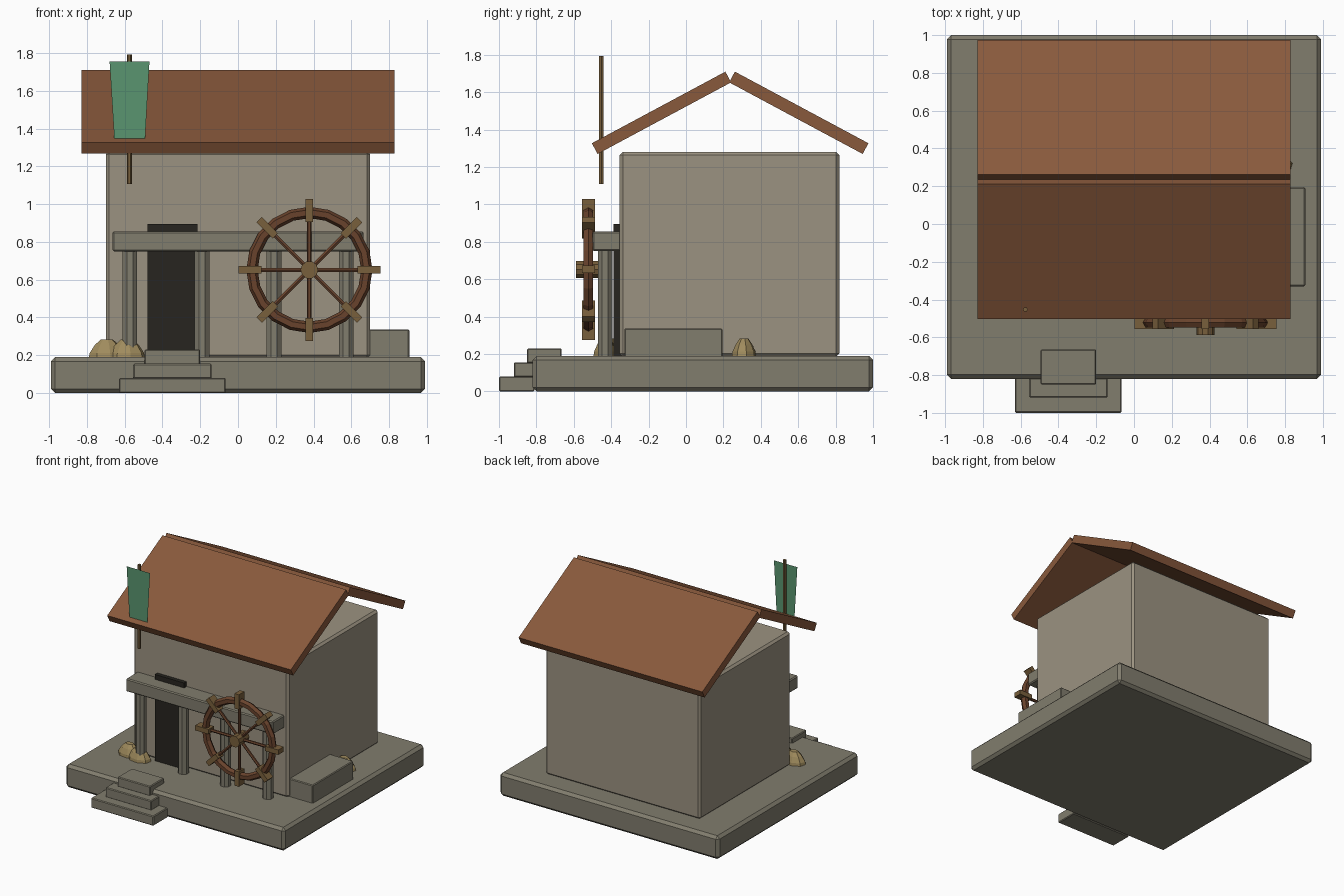
import bpy, bmesh
from math import radians, pi, cos, sin
from mathutils import Matrix, Vector

if "Cube" in bpy.data.objects:
    bpy.data.objects.remove(bpy.data.objects["Cube"])


def material(name, r, g, b):
    m = bpy.data.materials.new(name)
    m.diffuse_color = (r, g, b, 1)
    m.use_nodes = True
    m.node_tree.nodes["Principled BSDF"].inputs["Base Color"].default_value = m.diffuse_color
    return m


STONE = material("stone", 0.22, 0.205, 0.155)
WALL = material("plaster", 0.33, 0.29, 0.22)
TILE = material("roof_tile", 0.25, 0.10, 0.045)
DARK = material("dark_wood", 0.02, 0.018, 0.014)
WOOD = material("wood", 0.19, 0.115, 0.045)
RIM = material("red_wood", 0.14, 0.055, 0.025)
CLOTH = material("green_cloth", 0.10, 0.30, 0.16)
SACK = material("sackcloth", 0.35, 0.26, 0.11)


def finish(name, bm, mat):
    bmesh.ops.recalc_face_normals(bm, faces=bm.faces)
    me = bpy.data.meshes.new(name)
    bm.to_mesh(me)
    bm.free()
    ob = bpy.data.objects.new(name, me)
    me.materials.append(mat)
    bpy.context.collection.objects.link(ob)
    return ob


def box(name, lo, hi, mat, bevel=0.0, turn=None):
    """Box between two corners, optionally turned about its centre."""
    lo, hi = Vector(lo), Vector(hi)
    bm = bmesh.new()
    bmesh.ops.create_cube(bm, size=1, matrix=Matrix.Diagonal((*(hi - lo), 1)))
    if bevel:
        bmesh.ops.bevel(bm, geom=bm.edges[:], offset=bevel, segments=1,
                        affect='EDGES')
    ob = finish(name, bm, mat)
    ob.location = (lo + hi) / 2
    if turn:
        ob.rotation_euler = turn
    return ob


def rod(name, a, b, r, sides, mat):
    """Prism running from point a to point b."""
    a, b = Vector(a), Vector(b)
    d = b - a
    bm = bmesh.new()
    bmesh.ops.create_cone(bm, cap_ends=True, segments=sides, radius1=r,
                          radius2=r, depth=d.length)
    bmesh.ops.rotate(bm, verts=bm.verts, matrix=Matrix.Rotation(pi / sides, 3, 'Z'))
    ob = finish(name, bm, mat)
    ob.location = (a + b) / 2
    ob.rotation_euler = d.to_track_quat('Z', 'Y').to_euler()
    return ob


# Platform, steps and side block
box("platform", (-0.99, -0.82, 0), (0.99, 1.0, 0.19), STONE, 0.022)
for i, (x0, x1, y0, y1) in enumerate([(-0.63, -0.065, -1.0, -0.81),
                                      (-0.555, -0.14, -0.92, -0.735),
                                      (-0.495, -0.2, -0.85, -0.665)]):
    box(f"step_{i + 1}", (x0, y0, i * 0.075), (x1, y1, 0.08 + i * 0.075), STONE, 0.006)
box("side_block", (0.66, -0.33, 0.18), (0.907, 0.195, 0.337), STONE, 0.006)

# House walls and door
box("house_walls", (-0.70, -0.355, 0.185), (0.70, 0.82, 1.28), WALL, 0.017)
box("door", (-0.48, -0.388, 0.19), (-0.215, -0.345, 0.895), DARK)

# Roof: two sloping slabs meeting at the ridge
RIDGE = 0.236
for name, s in (("roof_front", -1), ("roof_back", 1)):
    y = RIDGE + s * 0.367
    box(name, (-0.83, y - 0.405, 1.457), (0.83, y + 0.405, 1.522), TILE,
        turn=(-s * radians(28.2), 0, 0))

# Porch beam on four posts
box("porch_beam", (-0.665, -0.5, 0.75), (0.665, -0.345, 0.855), STONE, 0.008)
for i in range(4):
    x = -0.573 + i * 0.382
    rod(f"porch_post_{i + 1}", (x, -0.433, 0.185), (x, -0.433, 0.755), 0.042, 8, STONE)

# Water wheel: ring, hub, spokes and paddles
C = Vector((0.378, -0.522, 0.652))
bm = bmesh.new()
N, M = 20, 6
rings = []
for i in range(N):
    a = 2 * pi * i / N
    rings.append([bm.verts.new(C + Vector((
        (0.304 + 0.03 * cos(2 * pi * j / M)) * cos(a),
        0.03 * sin(2 * pi * j / M),
        (0.304 + 0.03 * cos(2 * pi * j / M)) * sin(a)))) for j in range(M)])
for i in range(N):
    p, q = rings[i], rings[(i + 1) % N]
    for j in range(M):
        k = (j + 1) % M
        bm.faces.new((p[j], p[k], q[k], q[j]))
finish("wheel_rim", bm, RIM)
rod("wheel_hub", C + Vector((0, -0.066, 0)), C + Vector((0, 0.062, 0)), 0.047, 10, WOOD)
for i in range(8):
    a = i * pi / 4
    d = Vector((cos(a), 0, sin(a)))
    rod(f"wheel_spoke_{i + 1}", C, C + d * 0.30, 0.012, 6, RIM)
    p = C + d * 0.315
    h = Vector((0.061, 0.035, 0.02))
    box(f"wheel_paddle_{i + 1}", p - h, p + h, WOOD, turn=(0, -a, 0))

# Flag and pole
rod("flag_pole", (-0.575, -0.453, 1.108), (-0.575, -0.453, 1.793), 0.013, 6, WOOD)
bm = bmesh.new()
bm.faces.new([bm.verts.new((x, -0.466, z)) for x, z in
              ((-0.655, 1.345), (-0.492, 1.345), (-0.469, 1.755), (-0.68, 1.755))])
finish("flag", bm, CLOTH)

# Grain sacks: low-poly lumps tapering upward
for i, (x, y) in enumerate([(-0.695, -0.405), (-0.588, -0.43), (0.745, 0.31)]):
    bm = bmesh.new()
    loops = []
    for r, z in ((1.0, 0.185), (0.95, 0.212), (0.68, 0.252), (0.35, 0.283)):
        loops.append([bm.verts.new((x + 0.097 * r * cos(2 * pi * j / 8 + 0.2),
                                    y + 0.066 * r * sin(2 * pi * j / 8 + 0.2), z))
                      for j in range(8)])
    for p, q in zip(loops, loops[1:]):
        for j in range(8):
            k = (j + 1) % 8
            bm.faces.new((p[j], p[k], q[k], q[j]))
    bm.faces.new(loops[0][::-1])
    bm.faces.new(loops[-1])
    finish(f"grain_sack_{i + 1}", bm, SACK)
